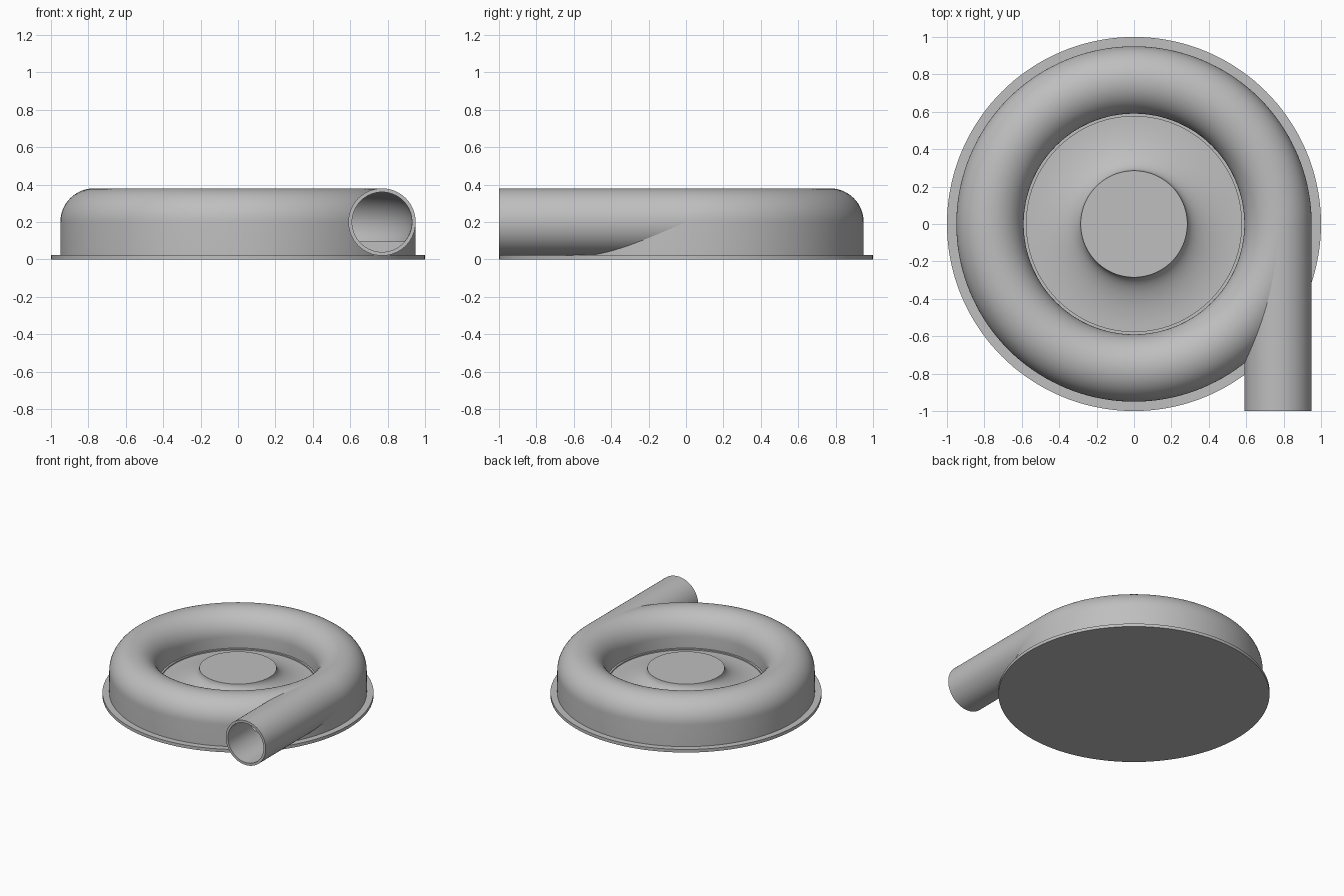
import bpy, bmesh
from math import sin, cos, pi, radians, sqrt, asin
from mathutils import Matrix, Vector

cube = bpy.data.objects.get("Cube")
if cube:
    bpy.data.objects.remove(cube, do_unlink=True)

grey = bpy.data.materials.new("cast grey")
grey.use_nodes = True
COLOUR = (0.52, 0.52, 0.52, 1)
grey.diffuse_color = COLOUR
grey.node_tree.nodes["Principled BSDF"].inputs["Base Color"].default_value = COLOUR

RING, TUBE, MID = 0.77, 0.18, 0.2      # scroll radius, tube radius, tube height
BORE, FLOOR = 0.16, 0.095              # channel radius and its flat floor
SEGMENTS = 144


def finish(name, bm):
    bmesh.ops.remove_doubles(bm, verts=bm.verts, dist=1e-5)
    bmesh.ops.recalc_face_normals(bm, faces=bm.faces)
    mesh = bpy.data.meshes.new(name)
    bm.to_mesh(mesh)
    bm.free()
    mesh.materials.append(grey)
    obj = bpy.data.objects.new(name, mesh)
    bpy.context.collection.objects.link(obj)
    return obj


def lathe(name, profile):
    """Revolve a closed (radius, height) profile round the z axis."""
    bm = bmesh.new()
    rings = []
    for i in range(SEGMENTS):
        a = 2 * pi * i / SEGMENTS
        rings.append([bm.verts.new((r * cos(a), r * sin(a), z)) for r, z in profile])
    n = len(profile)
    for i in range(SEGMENTS):
        a, b = rings[i], rings[(i + 1) % SEGMENTS]
        for j in range(n):
            k = (j + 1) % n
            if profile[j][0] > 0 or profile[k][0] > 0:
                bm.faces.new((a[j], b[j], b[k], a[k]))
    return finish(name, bm)


def rod(name, radius, y0, y1):
    """Solid cylinder along y at the outlet position."""
    bm = bmesh.new()
    place = Matrix.Translation((RING, (y0 + y1) / 2, MID)) @ Matrix.Rotation(pi / 2, 4, "X")
    bmesh.ops.create_cone(bm, cap_ends=True, segments=64, radius1=radius,
                          radius2=radius, depth=y1 - y0, matrix=place)
    return finish(name, bm)


def arc(radius, start, end, steps):
    return [(RING + radius * cos(start + (end - start) * i / steps),
             MID + radius * sin(start + (end - start) * i / steps))
            for i in range(steps + 1)]


def cut(obj, cutter):
    mod = obj.modifiers.new("cut", "BOOLEAN")
    mod.operation = "DIFFERENCE"
    mod.solver = "EXACT"
    mod.object = cutter
    bpy.context.view_layer.objects.active = obj
    bpy.ops.object.modifier_apply(modifier=mod.name)


# Round flange under the housing
flange = lathe("base_flange", [(0, 0), (1, 0), (1, 0.025), (0, 0.025)])

# Scroll housing: hub, concave flare, small step, rounded ring, straight wall
HUB_R, HUB_Z, FLARE_R, FLARE_Z = 0.285, 0.224, 0.575, 0.1
flare = [(FLARE_R - (FLARE_R - HUB_R) * sin(t), HUB_Z - (HUB_Z - FLARE_Z) * cos(t))
         for t in [pi / 2 * (1 - i / 16) for i in range(17)]]
housing = lathe("scroll_housing",
                [(0, 0.01), (0, HUB_Z)] + flare
                + [(FLARE_R, 0.11), (RING - TUBE, 0.11)]
                + arc(TUBE, pi, 0, 32) + [(RING + TUBE, 0.01)])

# Outlet pipe, tangent to the ring
pipe = rod("outlet_pipe", TUBE, -1, 0)

# Hollow air channel and pipe bore
low = asin((FLOOR - MID) / BORE)
channel = lathe("channel_cutter", arc(BORE, low, pi - low, 40))
bore = rod("bore_cutter", BORE, -1.1, 0.02)
for obj in (housing, pipe):
    for cutter in (channel, bore):
        cut(obj, cutter)
for cutter in (channel, bore):
    bpy.data.objects.remove(cutter, do_unlink=True)

# Smooth shading with crisp edges
for obj in (flange, housing, pipe):
    bpy.ops.object.select_all(action="DESELECT")
    obj.select_set(True)
    bpy.context.view_layer.objects.active = obj
    bpy.ops.object.shade_smooth_by_angle(angle=radians(30))
